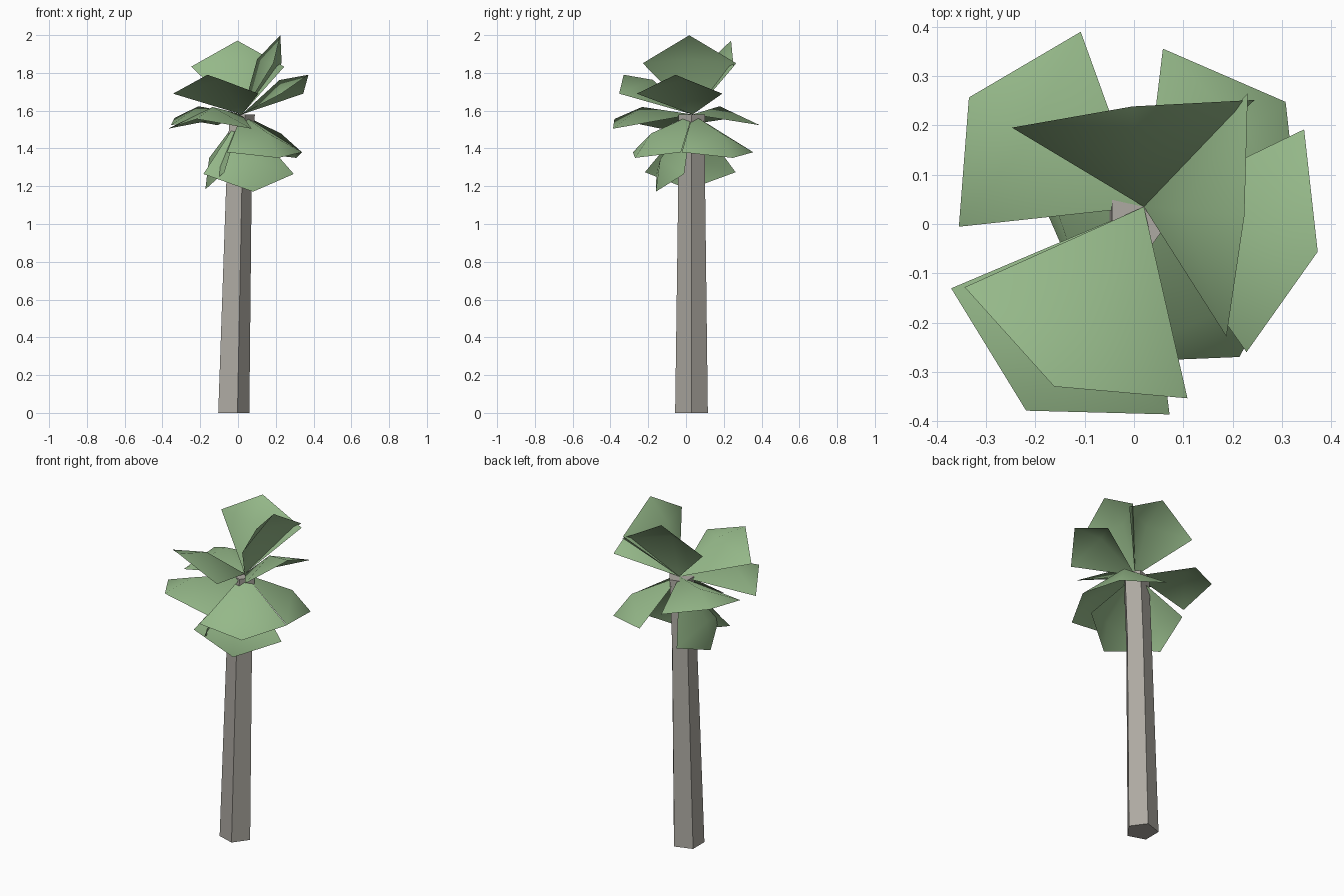
import bpy, bmesh
from math import radians, sin, cos, atan2, pi

if "Cube" in bpy.data.objects:
    bpy.data.objects.remove(bpy.data.objects["Cube"])


def material(name, rgb):
    m = bpy.data.materials.new(name)
    m.diffuse_color = (*rgb, 1)
    m.use_nodes = True
    m.node_tree.nodes["Principled BSDF"].inputs["Base Color"].default_value = m.diffuse_color
    return m


def make_object(name, bm, mat, smooth=False):
    me = bpy.data.meshes.new(name)
    bm.to_mesh(me)
    bm.free()
    for p in me.polygons:
        p.use_smooth = smooth
    me.materials.append(mat)
    ob = bpy.data.objects.new(name, me)
    bpy.context.collection.objects.link(ob)
    return ob


bark = material("bark", (0.42, 0.40, 0.36))
green = material("leaf_green", (0.30, 0.48, 0.25))

# Trunk: five-sided, tapering and leaning slightly: (centre x, centre y, z, radius)
bm = bmesh.new()
rings = []
for cx, cy, z, r in [(-0.031, 0.029, 0, 0.091), (-0.003, 0.03, 1.18, 0.075),
                     (0.015, 0.03, 1.58, 0.074)]:
    rings.append([bm.verts.new((cx + r * cos(2 * pi * k / 5), cy + r * sin(2 * pi * k / 5), z))
                  for k in range(5)])
for lo, hi in zip(rings, rings[1:]):
    for k in range(5):
        j = (k + 1) % 5
        bm.faces.new((lo[k], lo[j], hi[j], hi[k]))
bm.faces.new(rings[0][::-1])
bm.faces.new(rings[-1])
make_object("trunk", bm, bark)

# Leaves: five tiers, each with its own bend, spread around the crown
CROWN = (0.02, 0.035, 1.58)


def leaf(name, angle, size, lift, side_out, side_z, tip_out, tip_z, half_width):
    a = radians(angle)
    side_out, tip_out, half_width = side_out * size, tip_out * size, half_width * size ** 0.7
    side_z, tip_z = side_z * lift, tip_z * lift
    pitch = atan2(tip_z, tip_out)
    # the midrib bows out along the leaf's upper side
    mid_out = 0.64 * tip_out - 0.055 * sin(pitch)
    mid_z = 0.64 * tip_z + 0.055 * cos(pitch)
    bm = bmesh.new()

    def vert(out, across, up):
        return bm.verts.new((CROWN[0] + out * cos(a) - across * sin(a),
                             CROWN[1] + out * sin(a) + across * cos(a), CROWN[2] + up))
    base, mid, tip = vert(0, 0, 0), vert(mid_out, 0, mid_z), vert(tip_out, 0, tip_z)
    left, right = vert(side_out, half_width, side_z), vert(side_out, -half_width, side_z)
    for tri in [(base, mid, left), (mid, tip, left), (base, right, mid), (right, tip, mid)]:
        bm.faces.new(tri)
    make_object(name, bm, green, smooth=True)


# tier: (side reach, side height, tip reach, tip height, half width),
#       [(direction, size, lift), ...]
tiers = {
    "upright": ((0.19, 0.262, 0.205, 0.405, 0.248), [(96.5, 1.0, 0.965), (-5, 1.0, 1.035)]),
    "raised": ((0.273, 0.11, 0.361, 0.21, 0.232), [(-14.5, 1.01, 1), (243.5, 1.13, 1)]),
    "level": ((0.30, -0.063, 0.423, -0.02, 0.235), [(148, 0.99, 0.9), (240, 1.13, 1.2)]),
    "drooping": ((0.222, -0.2, 0.358, -0.23, 0.235), [(36.5, 1.0, 1), (-57.5, 1.01, 1)]),
    "hanging": ((0.12, -0.312, 0.198, -0.405, 0.245), [(-73, 1.03, 1.01), (186, 0.98, 0.98)]),
}
for tier, (shape, spots) in tiers.items():
    for i, (angle, size, lift) in enumerate(spots, 1):
        leaf(f"{tier}_leaf_{i}", angle, size, lift, *shape)
